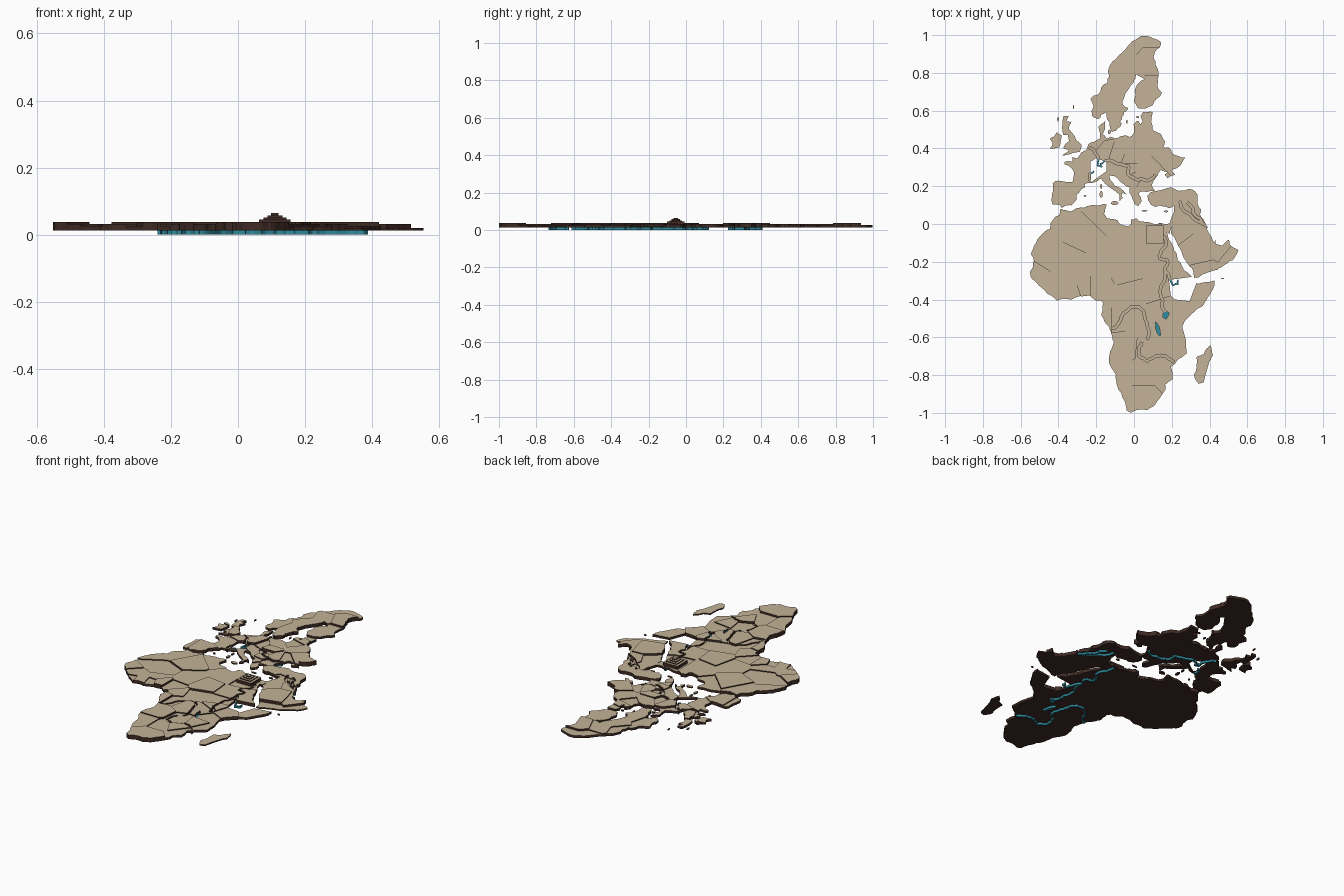
import bpy, bmesh, math, random
from mathutils import Vector

random.seed(4)
if "Cube" in bpy.data.objects:
    bpy.data.objects.remove(bpy.data.objects["Cube"])

SCALE, UNDERSIDE = 0.819, 0.012
LEVELS = [0.02, 0.026, 0.032, 0.038, 0.046]


def material(name, colour):
    mat = bpy.data.materials.new(name)
    mat.use_nodes = True
    mat.diffuse_color = (*colour, 1)
    mat.node_tree.nodes["Principled BSDF"].inputs["Base Color"].default_value = (*colour, 1)
    return mat


tan = material("land tan", (0.55, 0.45, 0.31))
brown = material("earth brown", (0.05, 0.024, 0.018))
teal = material("water teal", (0.03, 0.26, 0.34))


def project(point):
    """Longitude and latitude in degrees to a flat Mercator position."""
    lon, lat = map(math.radians, point)
    return Vector((SCALE * (lon - math.radians(21.15)),
                   SCALE * math.log(math.tan(math.pi / 4 + lat / 2)) - 0.468, 0))


def roughen(points, closed=True, amount=0.08, rounds=2):
    """Project a line and break up its straight runs."""
    line = [project(p) for p in points]
    for _ in range(rounds):
        result = []
        for i, start in enumerate(line):
            result.append(start)
            if not closed and i == len(line) - 1:
                break
            step = line[(i + 1) % len(line)] - start
            side = Vector((-step.y, step.x, 0))
            result.append(start + step / 2 + side * random.uniform(-amount, amount))
        line = result
    return line


def outline_mesh(line):
    bm = bmesh.new()
    bm.faces.new([bm.verts.new(p) for p in line])
    return bm


def ribbon_mesh(line, width):
    bm = bmesh.new()
    previous = None
    for i, p in enumerate(line):
        along = (line[min(i + 1, len(line) - 1)] - line[max(i - 1, 0)]).normalized()
        side = Vector((-along.y, along.x, 0)) * width / 2
        pair = bm.verts.new(p - side), bm.verts.new(p + side)
        if previous:
            bm.faces.new((previous[0], pair[0], pair[1], previous[1]))
        previous = pair
    return bm


def plate(name, bm, bottom, top, mats, under=1):
    """Thicken a flat mesh, with its own colour for the rim and underside."""
    for v in bm.verts:
        v.co.z = top
    bm.normal_update()
    for f in bm.faces:
        if f.normal.z < 0:
            f.normal_flip()
    mesh = bpy.data.meshes.new(name)
    bm.to_mesh(mesh)
    bm.free()
    for mat in mats:
        mesh.materials.append(mat)
    obj = bpy.data.objects.new(name, mesh)
    bpy.context.collection.objects.link(obj)
    thick = obj.modifiers.new("thickness", "SOLIDIFY")
    thick.thickness, thick.offset = top - bottom, -1
    if len(mats) > 1:
        thick.material_offset, thick.material_offset_rim = under, 1
    return obj


def bounds(obj):
    xs, ys = [v.co.x for v in obj.data.vertices], [v.co.y for v in obj.data.vertices]
    return min(xs), max(xs), min(ys), max(ys)


def overlaps(a, b):
    a, b = bounds(a), bounds(b)
    return a[0] < b[1] and b[0] < a[1] and a[2] < b[3] and b[2] < a[3]


def landmass(coast, regions, amount=0.08):
    """Divide a coast outline into stepped regions, each nearest its own centre."""
    line = roughen(coast, amount=amount)
    centres = [project(r[1:3]) for r in regions]
    for region, centre in zip(regions, centres):
        bm = outline_mesh(line)
        bmesh.ops.triangulate(bm, faces=bm.faces[:])
        for other in centres:
            if other != centre:
                bmesh.ops.bisect_plane(bm, geom=bm.verts[:] + bm.edges[:] + bm.faces[:],
                                       plane_co=(centre + other) / 2,
                                       plane_no=other - centre, clear_outer=True)
        bmesh.ops.dissolve_limit(bm, angle_limit=0.01, verts=bm.verts[:], edges=bm.edges[:])
        if bm.faces:
            land = plate(region[0], bm, UNDERSIDE, LEVELS[region[3]], (tan, brown))
            for cutter in cutters:
                if overlaps(land, cutter):
                    cut = land.modifiers.new("channel", "BOOLEAN")
                    cut.operation, cut.solver, cut.object = "DIFFERENCE", "EXACT", cutter
        else:
            bm.free()


# Rivers: teal strips underneath, matching channels in the land above
cutters = []


def river(name, points):
    line = roughen(points, closed=False, amount=0.14)
    plate(name, ribbon_mesh(line, 0.009), 0, UNDERSIDE, (teal,))
    cutters.append(plate(name + "_cutter", ribbon_mesh(line, 0.013), 0.016, 0.1, (tan, brown), 0))


def lake(name, points):
    line = roughen(points)
    plate(name, outline_mesh(line), 0, 0.017, (teal,))
    cutters.append(plate(name + "_cutter", outline_mesh(line), -0.01, 0.1, (tan, brown)))


river("nile", [(31, 31), (31.2, 29), (32.8, 26), (33, 24), (31, 21.5), (30.6, 19.5), (33.5, 19),
               (32.5, 15.6), (32.5, 12), (31, 9.5), (31.6, 5), (31.5, 2), (33, 0)])
river("blue_nile", [(32.5, 15.6), (34.5, 12), (35.5, 10), (37.5, 10.5), (37.3, 12)])
river("congo", [(13, -6), (15.5, -4), (17.5, 0), (20, 2), (23, 2), (25, 0), (26, -4), (26, -10)])
river("zambezi", [(36, -18), (33, -16), (29, -16), (26, -18), (23, -16), (23, -13), (24, -11)])
river("danube", [(8.5, 48), (12, 49), (16.5, 48), (19, 47.7), (19, 45.5), (20.5, 44.8),
                 (22.5, 44), (26, 43.8), (28, 44.5), (29, 45.3)])
river("rhine", [(4.6, 52), (6, 51.7), (7, 50.5), (8, 49.5), (7.6, 47.6), (9.4, 47.4)])
river("rhone", [(4.7, 43.7), (4.8, 45.5), (6.3, 46.3)])
river("tigris", [(48, 30.2), (47, 31), (45.8, 32.8), (44, 33.5), (43, 36), (41, 37.6)])
river("euphrates", [(47, 31), (44.5, 32), (42, 34), (39, 36), (38, 38)])
lake("lake_victoria", [(32, 0), (34, 0), (34, -1), (33, -2.5), (32, -2)])
lake("lake_tanganyika", [(29, -3.5), (29.7, -4), (31, -8.5), (30.4, -8.5), (29.2, -6)])

# Africa
east_coast = [
    (-6, 35.8), (-2, 35), (0, 36), (5, 36.8), (10, 37.3), (11, 37), (10, 34.3), (11, 33), (15, 32.3),
    (16, 31), (19, 30.3), (20, 31), (20, 32.5), (22, 32.9), (23, 32), (29, 31), (31, 31.5),
    (32.5, 31), (34.3, 31.3), (34.9, 29.5), (34.3, 27.8), (33, 29), (32.5, 30), (33.6, 27.8),
    (35.5, 24), (37, 21), (37.3, 19), (38.5, 18), (39.5, 15.5), (41, 14.6), (43, 12.5), (43, 11.5),
    (45, 10.5), (47, 11), (51, 11.8), (51, 10), (49.5, 7), (48, 4.5), (46, 2), (42.5, -0.5),
    (41, -2), (39, -5), (39.5, -7), (40.4, -10.5), (40.7, -15), (37, -17.7), (34.8, -19.8),
    (35.5, -22), (35.5, -24), (32.7, -25.8), (32.8, -27.5), (30.5, -30.5), (28, -33)]
west_coast = [
    (25.7, -34), (22, -34), (20, -34.8), (18.4, -34), (18, -32), (16.5, -28.6), (15, -26.5),
    (14.4, -22.5), (11.8, -18), (12.4, -14), (13.7, -11), (13, -8.5), (12, -5.5), (9, -1), (9.5, 1),
    (9.8, 3.5), (8.8, 4.5), (7, 4.4), (5.5, 5.5), (4.4, 6.3), (1, 6), (-2, 4.8), (-4, 5),
    (-7.5, 4.4), (-11, 7), (-13, 9), (-15, 11), (-16.7, 12.4), (-17.4, 14.7), (-16.3, 16.5),
    (-16, 19.5), (-17, 21), (-16, 23.7), (-14.8, 26), (-13, 27.8), (-10, 29.5), (-9.7, 31.5),
    (-8, 33.3), (-6.5, 34)]
landmass(east_coast + west_coast, [
    ("morocco", -6, 32, 2), ("western_sahara", -14, 25, 2), ("mauritania", -11, 20, 1),
    ("senegal", -15, 14, 3), ("guinea", -11, 10, 2), ("liberia", -10, 6, 1),
    ("ivory_coast", -5, 7, 2), ("mali", -3, 18, 1), ("burkina", -1, 12, 2), ("ghana", -1, 8, 1),
    ("benin", 2, 9, 3), ("nigeria", 8, 9, 1), ("niger", 9, 17, 2), ("algeria", 2, 28, 3),
    ("tunisia", 10, 35, 1), ("libya", 20, 27, 2), ("egypt", 29, 27, 1), ("chad", 18, 15, 3),
    ("sudan", 30, 16, 2), ("eritrea", 38, 16, 2), ("ethiopia", 39, 9, 4), ("somalia", 47, 6, 1),
    ("kenya", 38, 0, 2), ("uganda", 32, 2, 3), ("south_sudan", 30, 8, 1),
    ("central_africa", 20, 7, 1), ("cameroon", 12, 5, 2), ("gabon", 11, -1, 3),
    ("congo_west", 15, -1, 1), ("congo_east", 23, -3, 2), ("angola", 17, -13, 3),
    ("zambia", 27, -14, 1), ("tanzania", 35, -6, 1), ("rwanda", 30, -2, 2),
    ("malawi", 34, -13, 2), ("mozambique", 38, -15, 1), ("mozambique_south", 34, -22, 1),
    ("zimbabwe", 30, -19, 2), ("botswana", 24, -22, 1), ("namibia", 17, -22, 2),
    ("south_africa", 24, -30, 3)])

# Mainland Europe
north_coast = [
    (-9, 37), (-9.4, 38.7), (-8.8, 41), (-9, 43), (-8, 43.7), (-4, 43.4), (-1.7, 43.4), (-1, 46),
    (-2.5, 47.3), (-4.6, 48), (-4.6, 48.6), (-1.6, 48.7), (-1.8, 49.7), (0, 49.4), (1.6, 50.8),
    (3.5, 51.4), (4.7, 53), (7, 53.5), (8.6, 54), (8, 56.5), (9, 57), (10.6, 57.7), (10.5, 56),
    (9.6, 55), (11, 54), (12.5, 54.4), (14, 54), (16.5, 54.5), (18.6, 54.6), (19.5, 54.3), (21, 55),
    (21, 57), (22.6, 57.7), (23.5, 57), (24.4, 57.5), (23.5, 58.6), (24.5, 59.4), (28, 59.4),
    (27.5, 57.5), (28, 56), (31, 55), (32.6, 53.4), (32, 52), (34, 52), (35.5, 50.5), (40, 49.6)]
south_coast = [
    (38, 47.5), (35, 46.4), (36.4, 45.3), (33.5, 44.5), (32.6, 45.4), (33.5, 46), (31, 46.6),
    (29.7, 45), (28.7, 44), (27.7, 42.5), (29, 41), (26, 40.7), (24, 40.8), (22.8, 40.4), (24, 38),
    (22.8, 36.6), (21.6, 37), (21, 38), (19.4, 40.4), (19.4, 42), (17, 43), (15, 44.5), (13.8, 45),
    (12, 45.3), (12.4, 44), (14, 42.4), (16, 41.8), (18.4, 40), (17, 40.4), (16.5, 39.6), (17, 39),
    (15.8, 38), (15.7, 40), (14, 41), (12, 42), (10.4, 43), (8.9, 44.4), (7, 43.5), (3, 43),
    (3, 42), (0, 40), (0, 38.7), (-1, 37.6), (-2, 36.8), (-4.4, 36.7), (-5.6, 36), (-6.4, 37)]
landmass(north_coast + south_coast, [
    ("portugal", -10, 40, 1), ("spain", -4, 40, 2), ("france", 2, 47, 1), ("belgium", 4, 51, 2),
    ("netherlands", 6, 53, 1), ("denmark", 9, 56, 1), ("germany", 10, 51, 3),
    ("switzerland", 8, 47, 2), ("italy", 11, 44, 1), ("italy_south", 15, 41, 1),
    ("austria", 14, 47, 2), ("czechia", 15, 50, 1), ("poland", 19, 52, 2), ("slovakia", 19, 49, 3),
    ("hungary", 19, 47, 1), ("croatia", 16, 45, 2), ("serbia", 21, 44, 3), ("albania", 20, 41, 2),
    ("greece", 22, 39, 1), ("bulgaria", 25, 42, 1), ("romania", 25, 46, 2), ("moldova", 29, 47, 1),
    ("ukraine", 32, 49, 3), ("belarus", 28, 53, 2), ("lithuania", 24, 55, 1), ("latvia", 25, 57, 2),
    ("estonia", 26, 59, 1)])

# Scandinavia
landmass([
    (10.6, 59.3), (8, 58), (5.6, 58.7), (5, 61.8), (9, 63.7), (12, 65.5), (14.5, 68), (19, 69.8),
    (25.7, 71), (31, 70.3), (29, 69), (28.6, 68), (30, 66.5), (30, 64.5), (31.5, 62.8), (28, 60.6),
    (23, 60), (21.4, 61), (21.4, 63), (25, 65), (22, 65.8), (21, 64.5), (17.5, 62), (17, 60.7),
    (19, 60), (16.7, 58.4), (16.4, 56.7), (14.5, 55.6), (13, 55.4), (11, 59)], [
    ("norway_south", 8, 61, 1), ("norway_middle", 12, 66, 1), ("norway_arctic", 20, 70, 1),
    ("norway_cape", 26, 71, 1), ("sweden", 15, 60, 2), ("sweden_middle", 17, 64, 2),
    ("sweden_north", 20, 67, 2), ("finland", 26, 63, 1), ("lapland", 26, 68, 3)], 0.18)

# Anatolia and Arabia
landmass([
    (26, 39.5), (27, 40.4), (29, 41), (31.5, 41.3), (35, 42), (38, 41), (41.5, 41.5), (43.5, 41),
    (44.7, 39.7), (44.8, 37), (46, 35.5), (45.6, 34), (47.8, 31), (48.5, 30), (48, 29.5), (49, 28),
    (50, 26.7), (50.8, 25), (51.3, 26), (51.5, 24.5), (54, 24), (56.3, 26), (56.5, 24.4),
    (59.8, 22.5), (57.7, 19), (55, 17.5), (52, 15.6), (45, 12.8), (43.4, 12.7), (42.7, 16),
    (39, 21), (37, 25), (34.8, 28), (35, 29.5), (34.3, 31.3), (35, 33), (36, 35), (36, 36.8),
    (34, 36), (30.6, 36.8), (29, 36.3), (27.4, 37), (26.4, 38.3)], [
    ("turkey", 31, 39, 2), ("turkey_east", 39, 39, 2), ("syria", 38, 35, 1), ("iraq", 44, 34, 2),
    ("jordan", 37, 31, 1), ("arabia", 45, 22, 3), ("yemen", 47, 14, 0), ("oman", 58, 21, 0),
    ("emirates", 54, 24, 2)])

# Large islands
landmass([
    (-5.5, 50), (-3, 51.4), (-5, 51.8), (-4.3, 52.8), (-3, 53.4), (-3.4, 54.8), (-5, 54.8),
    (-5.5, 56.3), (-5, 58.6), (-3, 58.6), (-4, 57.6), (-2, 57.5), (-3, 56), (-1.5, 55), (0, 53.5),
    (1.7, 52.6), (1, 51), (-2, 50.6)],
    [("scotland", -4, 57, 1), ("england", -1, 53, 2), ("wales", -5, 52, 1)])
landmass([(-10, 51.7), (-6.4, 52), (-6, 53.5), (-5.6, 54.6), (-7.4, 55.3), (-8.5, 54.4), (-10, 54),
          (-9, 53)], [("ireland", -8, 53, 1), ("ireland_north", -7, 56, 2)])
landmass([(49.3, -12), (50.4, -15.6), (47, -25), (45, -25.5), (43.4, -22.5), (44.4, -20),
          (44.3, -16.3), (47, -15.3)], [("madagascar", 46, -20, 0)])

# Small islands
for name, lon, lat, wide, tall in [
        ("sicily", 14, 37.5, 1.4, 0.6), ("sardinia", 9, 40, 0.6, 1), ("corsica", 9, 42.2, 0.4, 0.7),
        ("crete", 25, 35.2, 1.2, 0.2), ("cyprus", 33, 35, 0.8, 0.3), ("zealand", 12, 55.4, 0.6, 0.5),
        ("gotland", 18.5, 57.5, 0.3, 0.4), ("socotra", 54, 12.5, 0.6, 0.2),
        ("majorca", 3, 39.6, 0.5, 0.3), ("hebrides", -7, 58, 0.3, 0.5),
        ("shetland", -1.3, 60.3, 0.2, 0.4), ("saaremaa", 22.5, 58.4, 0.6, 0.2)]:
    turns = [i * math.tau / 9 for i in range(9)]
    landmass([(lon + wide * math.cos(t), lat + tall * math.sin(t)) for t in turns],
             [(name, lon, lat, 0)])

# Stepped pyramid
for i, (half, top) in enumerate([(0.047, 0.046), (0.034, 0.052), (0.022, 0.058), (0.011, 0.065)]):
    corners = [Vector((0.11 + half * x, -0.055 + half * y, 0))
               for x, y in ((-1, -1), (1, -1), (1, 1), (-1, 1))]
    plate(f"pyramid_step_{i + 1}", outline_mesh(corners), 0.02 if i == 0 else top - 0.008, top, (tan, brown))

for cutter in cutters:
    cutter.hide_render = True
    cutter.hide_set(True)
